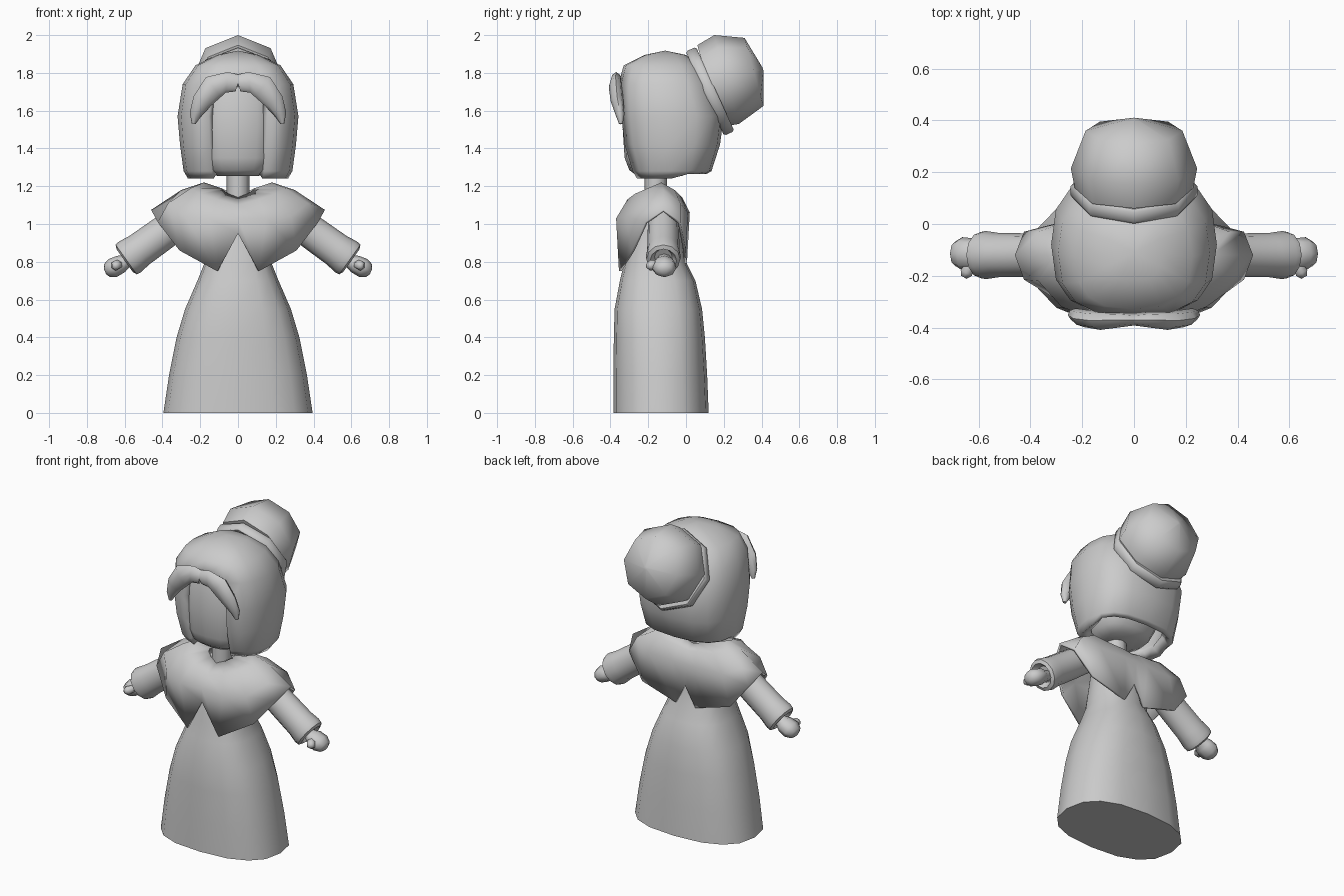
import bpy, bmesh, math
from mathutils import Vector

if "Cube" in bpy.data.objects:
    bpy.data.objects.remove(bpy.data.objects["Cube"])

grey = bpy.data.materials.new("plain_grey")
grey.diffuse_color = (0.6, 0.6, 0.6, 1)
grey.use_nodes = True
grey.node_tree.nodes["Principled BSDF"].inputs["Base Color"].default_value = grey.diffuse_color


def finish(name, bm, angle=50, mirror=False, thickness=0):
    bmesh.ops.recalc_face_normals(bm, faces=bm.faces)
    me = bpy.data.meshes.new(name)
    bm.to_mesh(me)
    bm.free()
    me.materials.append(grey)
    ob = bpy.data.objects.new(name, me)
    bpy.context.collection.objects.link(ob)
    bpy.ops.object.select_all(action='DESELECT')
    ob.select_set(True)
    bpy.context.view_layer.objects.active = ob
    bpy.ops.object.shade_smooth_by_angle(angle=math.radians(angle))
    if mirror:
        ob.modifiers.new("mirror", 'MIRROR')
    if thickness:
        s = ob.modifiers.new("thickness", 'SOLIDIFY')
        s.thickness, s.offset = thickness, -1
    return ob


def loft(rings, caps=(True, True)):
    """Join closed rings of equal length with quads."""
    bm = bmesh.new()
    vs = [[bm.verts.new(p) for p in r] for r in rings]
    n = len(vs[0])
    for a, b in zip(vs, vs[1:]):
        for i in range(n):
            j = (i + 1) % n
            bm.faces.new((a[i], a[j], b[j], b[i]))
    if caps[0]:
        bm.faces.new(vs[0])
    if caps[1]:
        bm.faces.new(vs[-1])
    bm.verts.ensure_lookup_table()
    return bm


def flat_ring(z, rx, y0, y1, n=16, p=1.0):
    """Level rounded ring, starting at the front."""
    cy, ry = (y0 + y1) / 2, (y1 - y0) / 2
    pw = lambda v: math.copysign(abs(v) ** p, v)
    return [Vector((rx * pw(math.sin(t)), cy - ry * pw(math.cos(t)), z))
            for t in (2 * math.pi * i / n for i in range(n))]


def axis_ring(c, axis, side, r1, r2, n=8):
    """Ring around an axis; r1 along side, r2 across it."""
    axis, side = Vector(axis).normalized(), Vector(side).normalized()
    up = axis.cross(side).normalized()
    return [Vector(c) + side * r1 * math.cos(t) + up * r2 * math.sin(t)
            for t in (2 * math.pi * i / n for i in range(n))]


# dress: bell skirt running up into the torso
dress = [(0, .395, -.385, .12), (.2, .365, -.385, .112), (.4, .325, -.382, .1),
         (.55, .28, -.378, .085), (.7, .215, -.35, .05), (.8, .175, -.325, 0),
         (.95, .16, -.3, -.02), (1.1, .16, -.25, -.04), (1.16, .08, -.2, -.08)]
finish("dress", loft([flat_ring(*r, p=.8) for r in dress]))

# neck
finish("neck", loft([flat_ring(z, .06, -.22, -.1, 8) for z in (1.08, 1.32)]))

# cape: half columns from front centre to back centre, neck to hem
cols = [
    [(0, -.20, 1.15), (0, -.31, 1.10), (0, -.365, 1.03), (0, -.365, .95)],
    [(.05, -.2, 1.16), (.11, -.31, 1.13), (.15, -.37, 1.03), (.11, -.355, .75)],
    [(.08, -.18, 1.18), (.20, -.27, 1.16), (.28, -.32, 1.04), (.31, -.285, .86)],
    [(.09, -.16, 1.19), (.25, -.2, 1.19), (.37, -.22, 1.11), (.425, -.215, 1.01)],
    [(.09, -.13, 1.19), (.18, -.13, 1.22), (.30, -.12, 1.18), (.46, -.12, 1.075)],
    [(.09, -.10, 1.19), (.25, -.06, 1.18), (.37, -.03, 1.11), (.425, -.03, 1.01)],
    [(.07, -.08, 1.18), (.18, -.03, 1.15), (.26, .01, 1.06), (.31, .0, .86)],
    [(.04, -.07, 1.17), (.06, -.02, 1.14), (.08, .02, 1.06), (.07, .005, .79)],
    [(0, -.07, 1.16), (0, -.02, 1.13), (0, .02, 1.06), (0, .01, .92)]]
rings = []
for k in range(4):
    half = [Vector(c[k]) for c in cols]
    rings.append(half + [Vector((-v.x, v.y, v.z)) for v in half[-2:0:-1]])
finish("cape", loft(rings, (False, False)), angle=60, thickness=.015)

# sleeves
d, ys = Vector((.81, 0, -.58)), Vector((0, 1, 0))
start = Vector((.28, -.12, 1.035))
sleeve = [(0, .085), (.15, .09), (.30, .092), (.36, .1), (.385, .096), (.395, .075), (.36, .05)]
finish("sleeve", loft([axis_ring(start + d * t, d, ys, r * .93, r, 12)
                       for t, r in sleeve]), mirror=True)

# hands with thumbs
hd = Vector((.87, 0, -.42))
hand = [(-.06, .035, .03), (.0, .04, .033), (.04, .06, .048), (.09, .064, .052),
        (.125, .045, .038), (.137, .015, .015)]
finish("hand", loft([axis_ring(Vector((.585, -.115, .805)) + hd * t, hd, ys, a, b)
                     for t, a, b in hand]), angle=70, mirror=True)
td = Vector((.45, -.85, -.1))
thumb = [(-.03, .02), (.01, .024), (.04, .028), (.06, .014)]
finish("thumb", loft([axis_ring(Vector((.63, -.155, .785)) + td * t, td, (0, 0, 1), r, r, 6)
                      for t, r in thumb]), angle=70, mirror=True)

# head inside the hair
head = [(1.255, .11, -.26, -.02), (1.285, .17, -.3, .02), (1.35, .195, -.325, .07),
        (1.5, .21, -.335, .1), (1.65, .21, -.33, .1), (1.78, .16, -.29, .04)]
finish("head", loft([flat_ring(*r, p=.75) for r in head]), angle=60)

# hair shell, open over the face
hair = [(1.24, .265, -.27, .11), (1.28, .288, -.295, .135), (1.42, .307, -.34, .18),
        (1.57, .32, -.358, .2), (1.74, .293, -.358, .14), (1.84, .225, -.33, .08),
        (1.895, .11, -.22, 0)]
rings = [flat_ring(*r, p=.75) for r in hair]
for v in rings[0]:
    v.z += .025 if v.y > 0 else 0
bm = loft(rings, (False, False))
top = bm.verts[-16:]
crown = bm.verts.new((0, -.11, 1.918))
for i in range(16):
    bm.faces.new((top[i], top[(i + 1) % 16], crown))
front = [f for f in bm.faces if f.calc_center_median().y < -.2
         and abs(f.calc_center_median().x) < .1 and f.calc_center_median().z < 1.7]
bmesh.ops.delete(bm, geom=front, context='FACES')
finish("hair", bm, angle=60, thickness=.07)

# fringe: two swept locks meeting at the centre
fringe = [((0, -.37, 1.745), (1, 0, .3), .045, .022), ((.06, -.37, 1.75), (1, 0, .1), .055, .03),
          ((.13, -.373, 1.725), (.8, 0, -.6), .066, .036), ((.19, -.365, 1.65), (.5, 0, -.85), .052, .034),
          ((.225, -.35, 1.58), (.3, 0, -.95), .032, .024), ((.235, -.345, 1.53), (.2, 0, -1), .01, .01)]
finish("fringe", loft([axis_ring(c, a, (0, 1, 0), t, w) for c, a, w, t in fringe]),
       angle=60, mirror=True)

# bonnet: tilted octagonal bun
ba, xs = Vector((0, .964, .267)), (1, 0, 0)
bun = [((0, .12, 1.73), .225), ((0, .215, 1.765), .244), ((0, .36, 1.805), .187), ((0, .408, 1.818), .01)]
finish("bonnet", loft([axis_ring(c, ba, xs, r, r) for c, r in bun]), angle=60)

# bonnet band
na = Vector((0, .91, .415))
c0 = Vector((0, .1, 1.69))
band = [(0, .2), (0, .237), (.012, .245), (.05, .245), (.06, .235), (.06, .2)]
finish("bonnet_band", loft([axis_ring(c0 + na * t, na, xs, r, r) for t, r in band]), angle=45)
